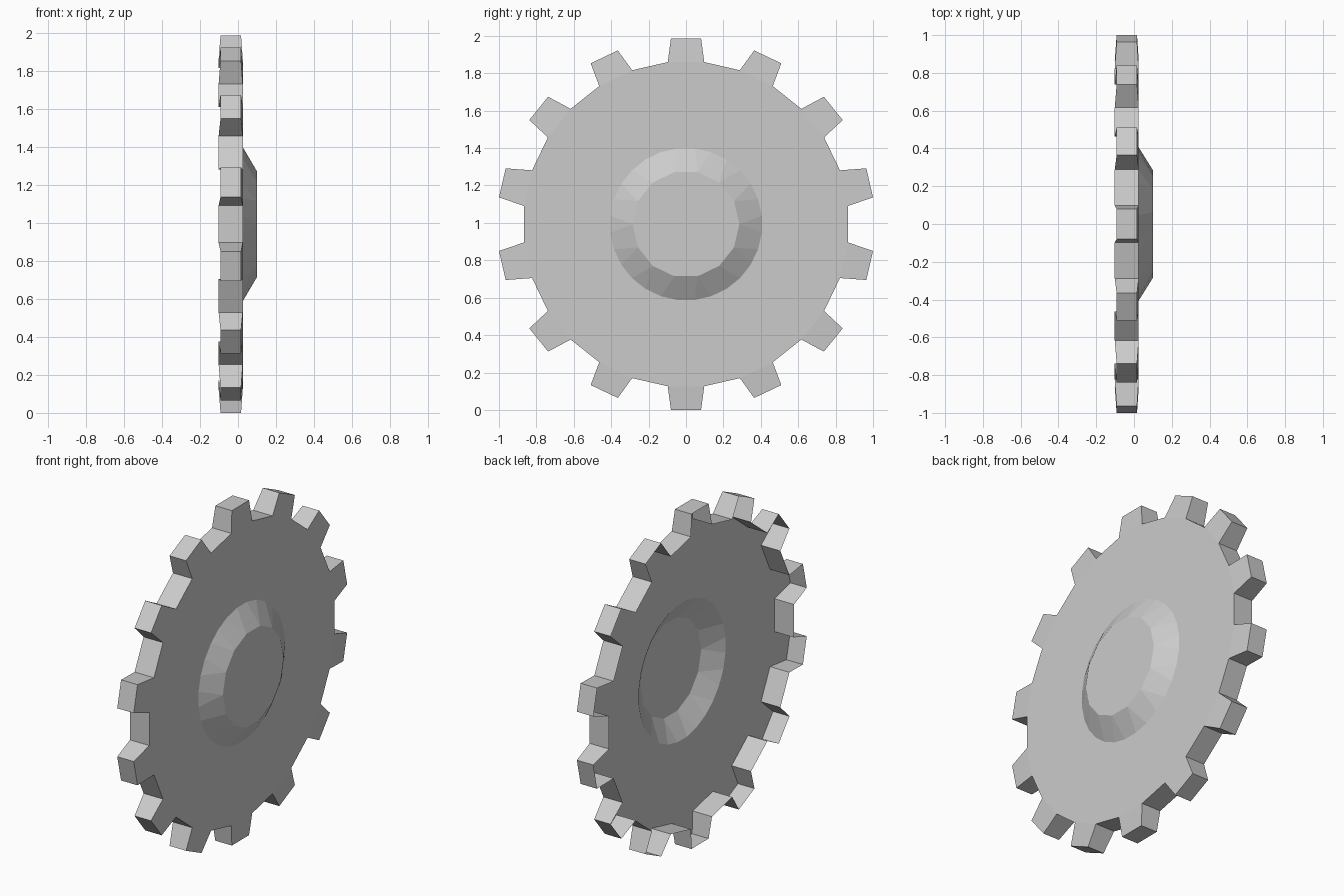
import bpy, bmesh
from math import sin, cos, pi

cube = bpy.data.objects.get("Cube")
if cube:
    bpy.data.objects.remove(cube, do_unlink=True)

TEETH = 14
STEP = 2 * pi / TEETH
CENTRE_Z = 0.993
FACE_X, BACK_X = 0.025, -0.102      # plate side and open side of the shell
TIP_FACE_X, TIP_BACK_X = 0.016, -0.092
ROOT_R, HUB_R, CAP_R = 0.872, 0.408, 0.285
CAP_X = 0.1

steel = bpy.data.materials.new("light_grey_steel")
steel.use_nodes = True
steel.diffuse_color = (0.6, 0.6, 0.6, 1)
steel.node_tree.nodes["Principled BSDF"].inputs["Base Color"].default_value = (0.6, 0.6, 0.6, 1)


def polar(x, r, turn):
    """Point on a ring around the x axis; turn is counted in teeth from the top."""
    a = turn * STEP
    return (x, r * sin(a), CENTRE_Z + r * cos(a))


def tip(x, turn):
    """Tooth tip corner; the tip circle is slightly wider than high."""
    a = turn * STEP
    return (x, 1.0105 * sin(a), CENTRE_Z + 0.996 * cos(a))


def add_part(name, faces):
    bm = bmesh.new()
    for points in faces:
        bm.faces.new([bm.verts.new(p) for p in points])
    bmesh.ops.remove_doubles(bm, verts=bm.verts, dist=0.0005)
    mesh = bpy.data.meshes.new(name)
    bm.to_mesh(mesh)
    bm.free()
    mesh.materials.append(steel)
    obj = bpy.data.objects.new(name, mesh)
    bpy.context.collection.objects.link(obj)
    return obj


# Thin disc plate between the hub and the tooth roots
plate = []
for j in range(2 * TEETH):
    a, b = j / 2 - 0.25, j / 2 + 0.25
    plate.append([polar(FACE_X, HUB_R, b), polar(FACE_X, HUB_R, a),
                  polar(FACE_X, ROOT_R, a), polar(FACE_X, ROOT_R, b)])
add_part("disc_plate", plate)

# Rim walls in the gaps, and hollow teeth left open at the back
rim, teeth = [], []
for k in range(TEETH):
    a, b, c = k - 0.25, k + 0.25, k + 0.75
    ta, tb = k - 0.178, k + 0.178
    fa, fb = polar(FACE_X, ROOT_R, a), polar(FACE_X, ROOT_R, b)
    ba, bb = polar(BACK_X, ROOT_R, a), polar(BACK_X, ROOT_R, b)
    tfa, tfb = tip(TIP_FACE_X, ta), tip(TIP_FACE_X, tb)
    tba, tbb = tip(TIP_BACK_X, ta), tip(TIP_BACK_X, tb)
    teeth += [[fb, fa, tfa, tfb],       # face
              [tfb, tfa, tba, tbb],     # tip
              [fa, ba, tba, tfa],       # flanks
              [bb, fb, tfb, tbb]]
    rim.append([polar(FACE_X, ROOT_R, c), fb, bb, polar(BACK_X, ROOT_R, c)])
add_part("rim", rim)
add_part("teeth", teeth)

# Raised hub: sloped ring with a flat cap, hollow behind
hub = [[polar(CAP_X, CAP_R, -k - 0.5) for k in range(TEETH)]]
for k in range(TEETH):
    a, b, c = k - 0.25, k + 0.25, k + 0.75
    near, far = polar(CAP_X, CAP_R, k - 0.5), polar(CAP_X, CAP_R, k + 0.5)
    hub.append([far, near, polar(FACE_X, HUB_R, a), polar(FACE_X, HUB_R, b)])
    hub.append([far, polar(FACE_X, HUB_R, b), polar(FACE_X, HUB_R, c)])
add_part("hub", hub)
